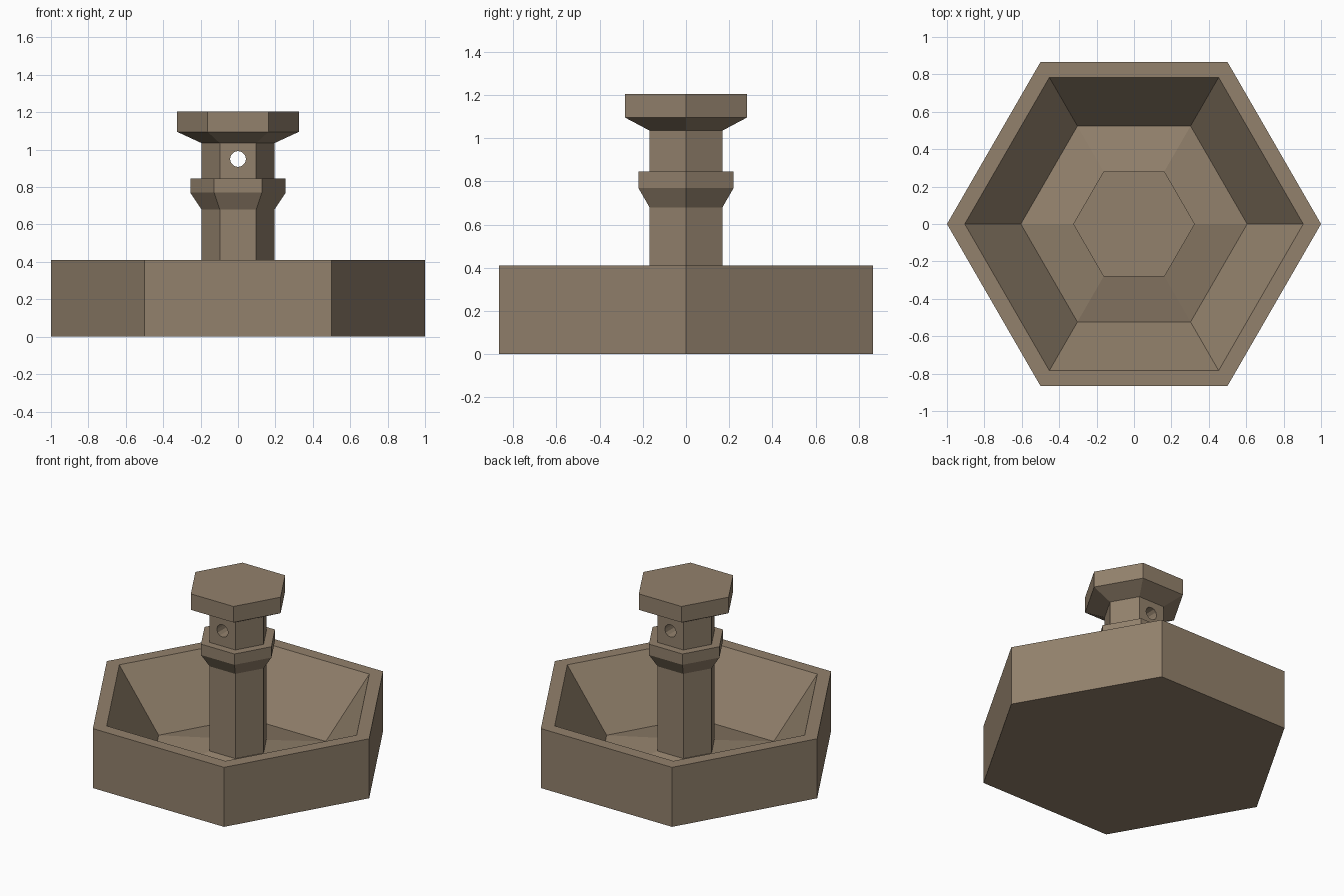
import bpy, bmesh
from math import cos, sin, tau, pi

if "Cube" in bpy.data.objects:
    bpy.data.objects.remove(bpy.data.objects["Cube"])

stone = bpy.data.materials.new("stone")
stone.diffuse_color = (0.29, 0.22, 0.15, 1)
stone.use_nodes = True
stone.node_tree.nodes["Principled BSDF"].inputs["Base Color"].default_value = stone.diffuse_color


def lathe(name, profile, sides=6):
    """Spin (radius, z) points into a closed flat-faced solid; radius 0 is a pole."""
    bm = bmesh.new()
    rings = []
    for r, z in profile:
        if r == 0:
            rings.append([bm.verts.new((0, 0, z))] * sides)
        else:
            rings.append([bm.verts.new((r * cos(tau * i / sides), r * sin(tau * i / sides), z))
                          for i in range(sides)])
    for a, b in zip(rings, rings[1:]):
        for i in range(sides):
            j = (i + 1) % sides
            bm.faces.new(list(dict.fromkeys((a[i], a[j], b[j], b[i]))))
    # flat caps where the profile does not end at a pole
    if profile[0][0]:
        bm.faces.new(rings[0][::-1])
    if profile[-1][0]:
        bm.faces.new(rings[-1])
    bmesh.ops.recalc_face_normals(bm, faces=bm.faces)
    mesh = bpy.data.meshes.new(name)
    bm.to_mesh(mesh)
    bm.free()
    obj = bpy.data.objects.new(name, mesh)
    bpy.context.collection.objects.link(obj)
    mesh.materials.append(stone)
    return obj


# Hexagonal basin: sloped inner walls, floor rising gently to the middle
lathe("basin", [(1, 0), (1, 0.41), (0.905, 0.41), (0.605, 0.005), (0, 0.14)])

# Column with a flared collar and a flared cap
column = lathe("column", [(0.195, 0.06), (0.195, 0.68), (0.255, 0.77), (0.255, 0.845),
                          (0.195, 0.845), (0.195, 1.035), (0.325, 1.095), (0.325, 1.205)])

# Round water hole through the column, front to back
bpy.ops.mesh.primitive_cylinder_add(vertices=12, radius=0.043, depth=1,
                                    location=(0, 0, 0.95), rotation=(pi / 2, 0, 0))
cutter = bpy.context.object
cutter.name = "hole_cutter"
cutter.hide_render = True
cutter.data.materials.append(stone)
hole = column.modifiers.new("hole", "BOOLEAN")
hole.operation = "DIFFERENCE"
hole.solver = "EXACT"
hole.object = cutter
bpy.context.view_layer.objects.active = column
bpy.ops.object.modifier_apply(modifier="hole")
bpy.data.objects.remove(cutter)
